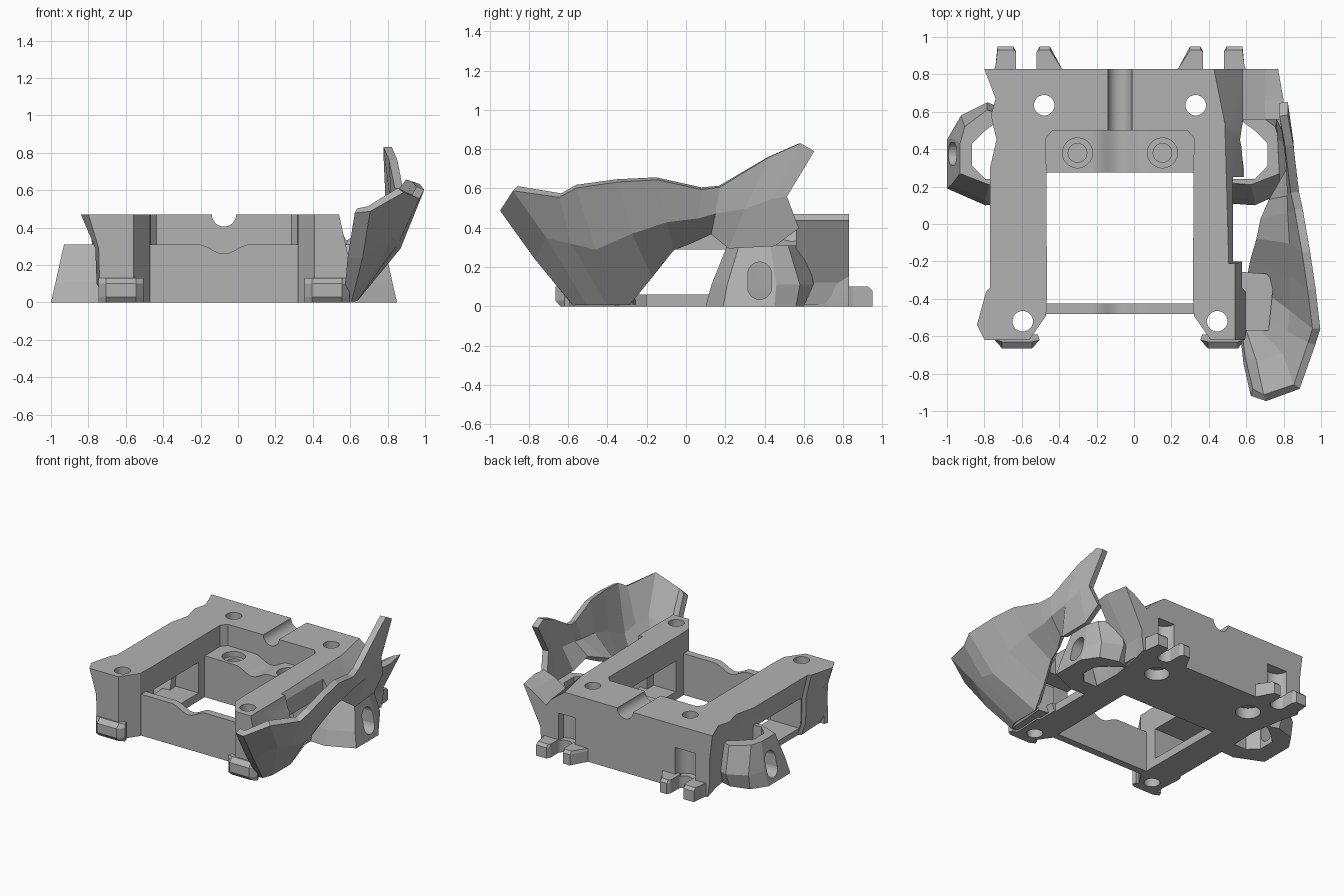
import bpy, bmesh
from math import sin, cos, pi, radians

old = bpy.data.objects.get("Cube")
if old:
    bpy.data.objects.remove(old, do_unlink=True)

CX = -0.075          # symmetry axis of the frame
grey = bpy.data.materials.new("plain grey")
grey.use_nodes = True
colour = (0.45, 0.45, 0.45, 1)
grey.diffuse_color = colour
grey.node_tree.nodes["Principled BSDF"].inputs["Base Color"].default_value = colour


def make(name, verts, faces):
    bm = bmesh.new()
    vs = [bm.verts.new(v) for v in verts]
    for f in faces:
        bm.faces.new([vs[i] for i in f])
    bmesh.ops.recalc_face_normals(bm, faces=bm.faces)
    me = bpy.data.meshes.new(name)
    bm.to_mesh(me)
    bm.free()
    me.materials.append(grey)
    ob = bpy.data.objects.new(name, me)
    bpy.context.scene.collection.objects.link(ob)
    return ob


def loft(name, rings):
    """Closed solid through rings of 3D points."""
    n = len(rings[0])
    faces = [list(range(n)), [len(rings) * n - n + i for i in range(n)]]
    for r in range(len(rings) - 1):
        for i in range(n):
            j = (i + 1) % n
            faces.append([r * n + i, r * n + j, r * n + n + j, r * n + n + i])
    return make(name, [p for ring in rings for p in ring], faces)


def prism(name, pts, axis, a, b):
    """Flat outline pushed along x, y or z from a to b."""
    put = {"x": lambda p, t: (t, p[0], p[1]),
           "y": lambda p, t: (p[0], t, p[1]),
           "z": lambda p, t: (p[0], p[1], t)}[axis]
    return loft(name, [[put(p, t) for p in pts] for t in (a, b)])


def box(name, x0, x1, y0, y1, z0, z1):
    return prism(name, [(x0, y0), (x1, y0), (x1, y1), (x0, y1)], "z", z0, z1)


def disc(x, y, r, n=32, stretch=0):
    """Circle, or a capsule when stretched along the second axis."""
    out = []
    for i in range(n):
        a = 2 * pi * (i + 0.5) / n
        out.append((x + r * cos(a), y + r * sin(a) + (stretch if sin(a) > 0 else -stretch)))
    return out


def hole(x, y, r, z0, z1):
    return prism("cutter", disc(x, y, r), "z", z0, z1)


def cut(ob, cutters):
    for c in cutters:
        c.hide_render = True
        m = ob.modifiers.new("cut", "BOOLEAN")
        m.operation, m.solver, m.object = "DIFFERENCE", "EXACT", c
    bake(ob)
    for c in cutters:
        bpy.data.objects.remove(c, do_unlink=True)


def bake(ob):
    dg = bpy.context.evaluated_depsgraph_get()
    dg.update()
    me = bpy.data.meshes.new_from_object(ob.evaluated_get(dg))
    ob.modifiers.clear()
    ob.data = me


def smooth(ob):
    bpy.ops.object.select_all(action="DESELECT")
    ob.select_set(True)
    bpy.context.view_layer.objects.active = ob
    bpy.ops.object.shade_smooth_by_angle(angle=radians(25))


# Main frame: U-shaped outline (half width, y, how far it draws in towards the bottom)
half = [(.725, .83, .04), (.665, .67, .02), (.69, .58, .06), (.66, .45, .05),
        (.695, .3, .08), (.695, -.34, .08), (.715, -.36, .08), (.765, -.54, .14),
        (.725, -.62, .1), (.485, -.62, 0), (.395, -.49, 0), (.395, -.45, 0),
        (.345, -.42, 0), (.39, -.37, 0), (.395, .46, 0), (.36, .5, 0)]
half[11:13] = []
rings = []
for z, f in ((0, 1), (.1, .6), (.29, .55), (.47, 0)):
    right = [(CX + u - k * f, y, z) for u, y, k in half]
    left = [(CX - u + k * f, y, z) for u, y, k in reversed(half)]
    rings.append(right + left)
frame = loft("main_frame", rings)

valley = [[(x, y, .48), (.58, y, .33), (.75, y, .44), (.9, y, .46), (.9, y, .7), (x, y, .7)]
          for x, y in ((.5, -.21), (.48, .5), (.38, 1))]
cutters = [
    box("cutter", -1.5, 1.5, -.33, .2, .06, .29),          # side windows
    box("cutter", .53, 1.2, -.2, .25, -.1, .6),            # gap beside the shield
    prism("cutter", [(.54, .6), (.54, .47), (.6, .2), (.6, .04), (1.2, .04), (1.2, .6)],
          "y", -.75, -.19),                                # trimmed post
    loft("cutter", valley),                                # valley beside the shield
    prism("cutter", disc(CX, .47, .065), "y", .3, 1),      # cable groove
]
for s in (-1, 1):
    cutters += [hole(CX + s * .52, -.52, .055, -.1, .6),
                hole(CX + s * .405, .635, .055, -.1, .6),
                hole(CX + s * .405, .635, .085, -.1, .08),
                hole(CX + s * .5, .83, .085, .09, .3),
                hole(CX + s * .5, .85, .06, -.1, .12)]
cut(frame, cutters)
smooth(frame)

# Low front wall and rear ledge share a wavy top
wave = [(CX + .4 - .8 * i / 32) for i in range(33)]
top = [(x, .31 - (.025 * (1 + cos(pi * (x - CX) / .14)) if abs(x - CX) < .14 else 0)) for x in wave]
wavy = [(CX - .4, 0), (CX + .4, 0)] + top
smooth(prism("front_wall", wavy, "y", -.48, -.425))
ledge = prism("rear_ledge", wavy, "y", .275, .51)
cutters = []
for s in (-1, 1):
    cutters += [hole(CX + s * .227, .38, .08, .27, .4), hole(CX + s * .227, .38, .05, .1, .4)]
cut(ledge, cutters)
smooth(ledge)

for s, side in ((-1, "right"), (1, "left")):
    # Front foot under each post
    loft(side + "_front_foot", [[(CX + s * u, y, z) for u, y in
         ((.44, -.59), (.66, -.59), (.67, -.62), (.63, yf), (.47, yf), (.43, -.62))]
         for z, yf in ((0, -.64), (.03, -.665), (.1, -.665), (.13, -.63))])
    # Paired rear hooks
    for nm, pts in (("outer", ((.555, .80), (.68, .80), (.665, .85), (.655, .95), (.57, .95), (.555, .92))),
                    ("inner", ((.445, .80), (.29, .80), (.31, .83), (.375, .95), (.43, .95), (.445, .92)))):
        loft(side + "_" + nm + "_hook",
             [[(CX + s * u, min(y, ym), z) for u, y in pts] for z, ym in ((0, .95), (.08, .95), (.1, .93))])
    # Side lug: faceted ring with a slot through its outer face
    low = [(.58, .11), (.72, .1), (.925, .19), (.925, .45), (.85, .56), (.71, .6), (.6, .57)]
    mid = [(.58, .14), (.72, .13), (.9, .21), (.9, .46), (.85, .58), (.71, .65), (.6, .61)]
    high = [(.58, .22), (.70, .21), (.855, .27), (.855, .43), (.83, .52), (.71, .61), (.6, .57)]
    lug = loft(side + "_side_lug", [[(CX + s * u, y, z) for u, y in p]
                                    for p, z in ((low, 0), (mid, .11), (high, .31))])
    well = [(.5, .24), (.72, .24), (.79, .31), (.79, .43), (.72, .5), (.64, .56), (.5, .56)]
    a, b = sorted((CX + s * .76, CX + s * 1.1))
    cut(lug, [prism("cutter", [(CX + s * u, y) for u, y in well], "z", -.1, .5),
              prism("cutter", disc(.375, .13, .06, 24, .035), "x", a, b)])

# Flared side shield: columns front to back, each from lower edge to upper edge
columns = [
    [(.57, -.56, .02), (.59, -.73, .25), (.63, -.90, .49)],
    [(.60, -.56, .02), (.66, -.75, .25), (.70, -.93, .50)],
    [(.62, -.50, .02), (.81, -.70, .36), (.87, -.87, .60)],
    [(.62, -.40, .02), (.84, -.58, .33), (.95, -.64, .565)],
    [(.62, -.29, .02), (.85, -.46, .30), (.975, -.56, .61)],
    [(.64, -.18, .16), (.86, -.28, .38), (.95, -.35, .64)],
    [(.67, -.07, .30), (.85, -.10, .44), (.92, -.15, .65)],
    [(.69, .03, .34), (.84, .06, .46), (.88, .08, .60)],
    [(.74, .13, .38), (.84, .15, .48), (.86, .17, .61)],
    [(.80, .22, .30), (.84, .30, .50), (.83, .42, .76)],
    [(.79, .45, .31), (.83, .44, .55), (.80, .58, .83)],
    [(.78, .57, .40), (.81, .51, .56), (.80, .65, .79)],
]
n = len(columns[0])
shield = make("side_shield", [p for c in columns for p in c],
              [[c * n + r, c * n + n + r, c * n + n + r + 1, c * n + r + 1]
               for c in range(len(columns) - 1) for r in range(n - 1)])
m = shield.modifiers.new("thickness", "SOLIDIFY")
m.thickness, m.offset = .045, 0
bake(shield)

# Inner web tying the shield to the front post
loft("shield_web", [[(.5, -.57, z), (xf, -.57, z), (xb, -.27, z), (.5, -.25, z)]
                    for z, xf, xb in ((.01, .6, .62), (.14, .69, .69), (.22, .72, .75))])

# Rear flank carrying the shield's back end, undercut towards the base
loft("rear_flank", [[(.48, y, .01), (.58, y, .01), (.61, y, .12), (x, y, .44), (.7, y, .41), (.58, y, .33), (.48, y, .33)]
                    for y, x in ((.56, .79), (.66, .8), (.83, .77))])
